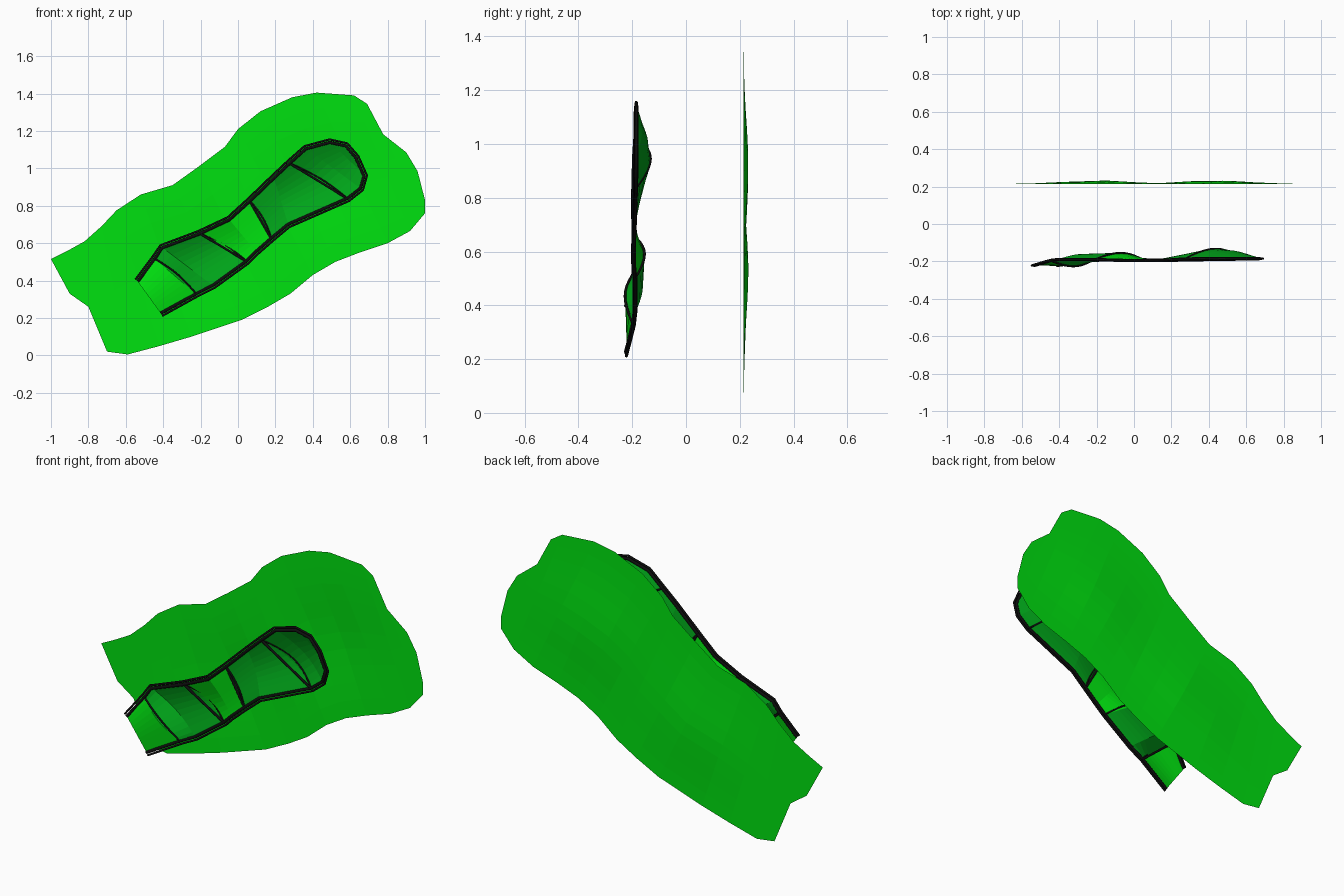
import bpy, bmesh, math
from mathutils import Vector

if "Cube" in bpy.data.objects:
    bpy.data.objects.remove(bpy.data.objects["Cube"])


def material(name, rgb):
    m = bpy.data.materials.new(name)
    m.diffuse_color = (*rgb, 1)
    m.use_nodes = True
    m.node_tree.nodes["Principled BSDF"].inputs["Base Color"].default_value = m.diffuse_color
    return m


GREEN = material("bright_green", (0.0, 0.76, 0.005))
DARK = material("deep_green", (0.0, 0.38, 0.01))
BLACK = material("black", (0.004, 0.004, 0.004))


def loft(name, rows, mat):
    """Skin equal-length rows of points into one open sheet."""
    bm = bmesh.new()
    grid = [[bm.verts.new(p) for p in row] for row in rows]
    for a, b in zip(grid, grid[1:]):
        for j in range(len(a) - 1):
            bm.faces.new((a[j], a[j + 1], b[j + 1], b[j]))
    me = bpy.data.meshes.new(name)
    bm.to_mesh(me)
    bm.free()
    me.materials.append(mat)
    ob = bpy.data.objects.new(name, me)
    bpy.context.collection.objects.link(ob)


def tube(name, pts, radius):
    cu = bpy.data.curves.new(name, 'CURVE')
    cu.dimensions = '3D'
    cu.bevel_depth = radius
    cu.bevel_resolution = 1
    cu.use_fill_caps = True
    sp = cu.splines.new('POLY')
    sp.points.add(len(pts) - 1)
    for q, p in zip(sp.points, pts):
        q.co = (*p, 1)
    cu.materials.append(BLACK)
    bpy.context.collection.objects.link(bpy.data.objects.new(name, cu))


# Back sheet: opposite outline points (x, z), upper side then lower side
upper = [(-1, .515), (-.91, .56), (-.82, .61), (-.73, .69), (-.65, .775), (-.52, .86),
         (-.35, .91), (-.21, 1.01), (-.07, 1.115), (0, 1.21), (.12, 1.305), (.29, 1.38),
         (.42, 1.405), (.62, 1.39), (.69, 1.345), (.76, 1.195), (.90, 1.085)]
lower = [(-.9, .33), (-.8, .26), (-.7, .02), (-.59, .005), (-.42, .05), (-.25, .10),
         (.02, .19), (.16, .26), (.28, .33), (.40, .43), (.52, .50), (.65, .55),
         (.80, .60), (.92, .665), (1, .76), (1, .83), (.96, .985)]


def sheet_y(x, z):
    bump = sum(math.exp(-((x - cx) ** 2 + (z - cz) ** 2) / 0.06)
               for cx, cz in ((-.2, .5), (.43, .9)))
    return 0.214 + 0.019 * min(bump, 1)


rows = []
for a, b in zip(upper, lower):
    row = []
    for j in range(11):
        x, z = Vector(a).lerp(Vector(b), j / 10)
        row.append((x, sheet_y(x, z), z))
    rows.append(row)
loft("back_sheet", rows, GREEN)

# Tray stations: upper rim x, z, lower rim x, z, rim y, depth at the middle
stations = [
    (-.54, .40, -.41, .22, -.222, 0),
    (-.45, .52, -.22, .325, -.195, -.032),
    (-.41, .58, -.13, .37, -.190, .030),
    (-.21, .655, .05, .50, -.190, .036),
    (-.05, .73, .10, .55, -.195, .010),
    (.06, .83, .18, .62, -.195, 0),
    (.19, .955, .27, .695, -.192, .022),
    (.27, 1.03, .59, .835, -.187, .055),
    (.36, 1.11, .66, .89, -.186, .045),
    (.49, 1.145, .68, .96, -.185, .022),
    (.58, 1.125, .635, 1.06, -.185, 0),
]


def cross(s):
    a, b = Vector((s[0], s[4], s[1])), Vector((s[2], s[4], s[3]))
    return [a.lerp(b, j / 10) + Vector((0, s[5] * math.sin(math.pi * j / 10), 0))
            for j in range(11)]


sections = [cross(s) for s in stations]
for name, lo, hi, mat in (("mouth_panel", 0, 1, GREEN), ("lower_pocket", 1, 3, DARK),
                          ("waist_panel", 3, 5, GREEN), ("upper_pocket", 5, 7, DARK),
                          ("end_cap_pocket", 7, 10, DARK)):
    loft(name, sections[lo:hi + 1], mat)

# Double black rim rail around the tray
rim = [c[0] for c in sections] + [c[-1] for c in reversed(sections)]


def offset(pts, d):
    out = []
    for i, p in enumerate(pts):
        t = pts[min(i + 1, len(pts) - 1)] - pts[max(i - 1, 0)]
        out.append(p + Vector((-t.z, 0, t.x)).normalized() * d)
    return out


tube("outer_rim_rail", offset(rim, .010), .006)
tube("inner_rim_rail", offset(rim, -.006), .009)

# Cross bars: a straight one at the rim and a bowed one on the pocket surface
for n, k in enumerate((1, 3, 5, 7), 1):
    c = sections[k]
    tube(f"cross_bar_{n}", [c[0], c[-1]], .007)
    side = (c[-1] - c[0]).normalized()
    ahead = Vector((-side.z, 0, side.x)) * .016
    tube(f"bowed_bar_{n}", [p + ahead * math.sin(math.pi * j / 10)
                            for j, p in enumerate(c)], .005)
